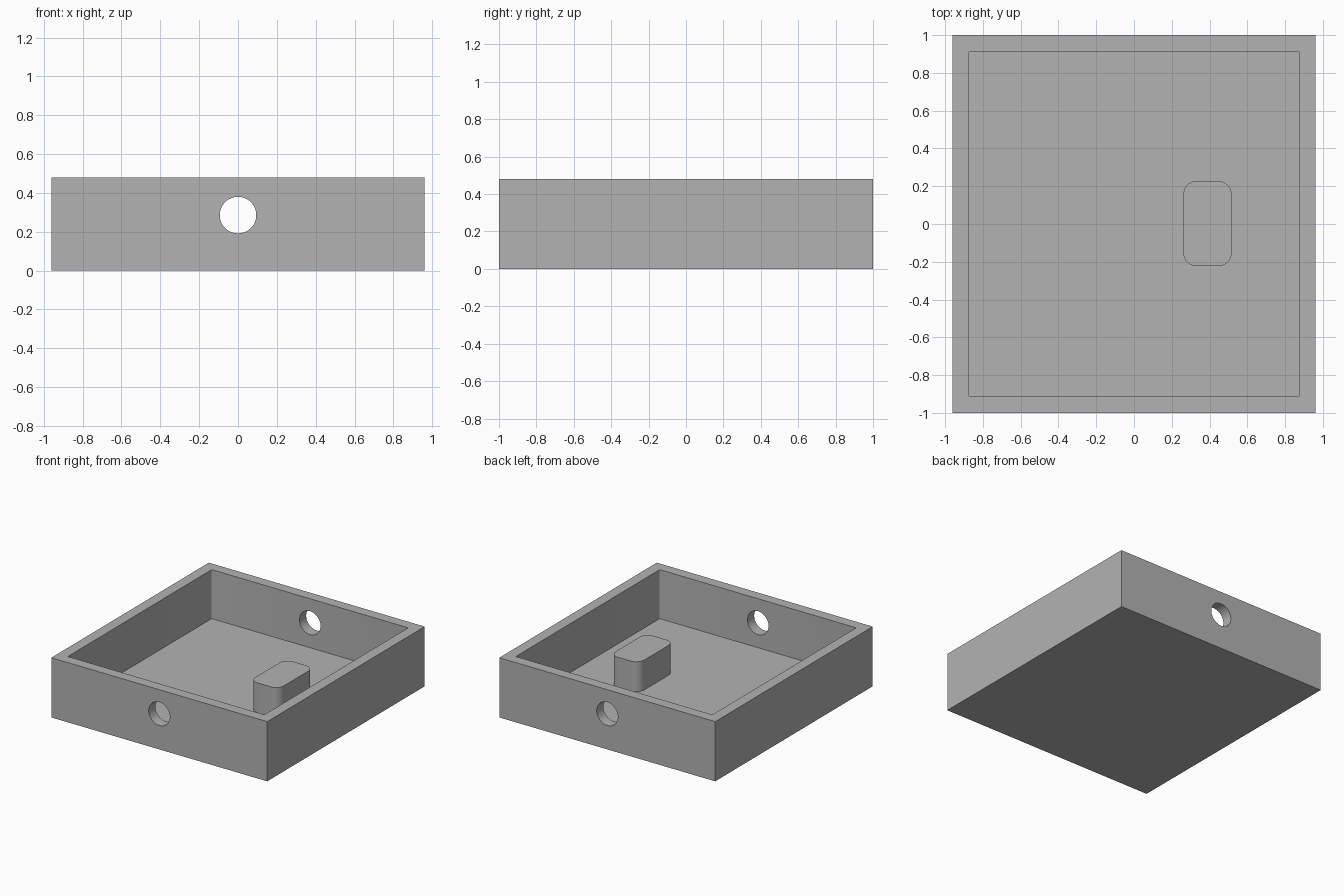
import bpy
import bmesh
import math

cube = bpy.data.objects.get("Cube")
if cube:
    bpy.data.objects.remove(cube, do_unlink=True)

WIDTH, DEPTH, HEIGHT = 1.92, 2.0, 0.48
WALL = 0.086
HOLE_RADIUS, HOLE_Z = 0.094, 0.286

grey = bpy.data.materials.new("plain grey")
grey.use_nodes = True
colour = (0.45, 0.45, 0.45, 1)
grey.diffuse_color = colour
grey.node_tree.nodes["Principled BSDF"].inputs["Base Color"].default_value = colour


def make_box(name, size, bottom, x=0, y=0, radius=0, segments=1):
    """Box standing on z = bottom, with optionally rounded upright edges."""
    bm = bmesh.new()
    bmesh.ops.create_cube(bm, size=1)
    bmesh.ops.scale(bm, vec=size, verts=bm.verts)
    bmesh.ops.translate(bm, vec=(x, y, bottom + size[2] / 2), verts=bm.verts)
    if radius:
        upright = [e for e in bm.edges
                   if abs(e.verts[0].co.z - e.verts[1].co.z) > size[2] / 2]
        bmesh.ops.bevel(bm, geom=upright, offset=radius, segments=segments,
                        profile=0.5, affect='EDGES')
    mesh = bpy.data.meshes.new(name)
    bm.to_mesh(mesh)
    bm.free()
    mesh.materials.append(grey)
    obj = bpy.data.objects.new(name, mesh)
    bpy.context.collection.objects.link(obj)
    return obj


def select_only(obj):
    bpy.ops.object.select_all(action='DESELECT')
    obj.select_set(True)
    bpy.context.view_layer.objects.active = obj


def cut(target, cutter):
    """Subtract the cutter from the target, then discard the cutter."""
    cutter.hide_render = True
    mod = target.modifiers.new("cut", 'BOOLEAN')
    mod.operation = 'DIFFERENCE'
    mod.solver = 'EXACT'
    mod.object = cutter
    select_only(target)
    bpy.ops.object.modifier_apply(modifier=mod.name)
    bpy.data.objects.remove(cutter, do_unlink=True)


# Open tray
tray = make_box("tray", (WIDTH, DEPTH, HEIGHT), 0)
cavity = make_box("cavity_cutter", (WIDTH - 2 * WALL, DEPTH - 2 * WALL, HEIGHT),
                  WALL, radius=0.008, segments=3)
cut(tray, cavity)

# Round holes through the front and back walls
bpy.ops.mesh.primitive_cylinder_add(vertices=64, radius=HOLE_RADIUS, depth=DEPTH + 0.4,
                                    location=(0, 0, HOLE_Z),
                                    rotation=(math.pi / 2, 0, 0))
drill = bpy.context.object
drill.name = "hole_cutter"
drill.data.materials.append(grey)
cut(tray, drill)

# Rounded block on the tray floor
block = make_box("inner_block", (0.255, 0.45, 0.24), WALL, x=0.389, y=0.002,
                 radius=0.07, segments=10)

for part in (tray, block):
    select_only(part)
    bpy.ops.object.shade_smooth_by_angle(angle=math.radians(35))
